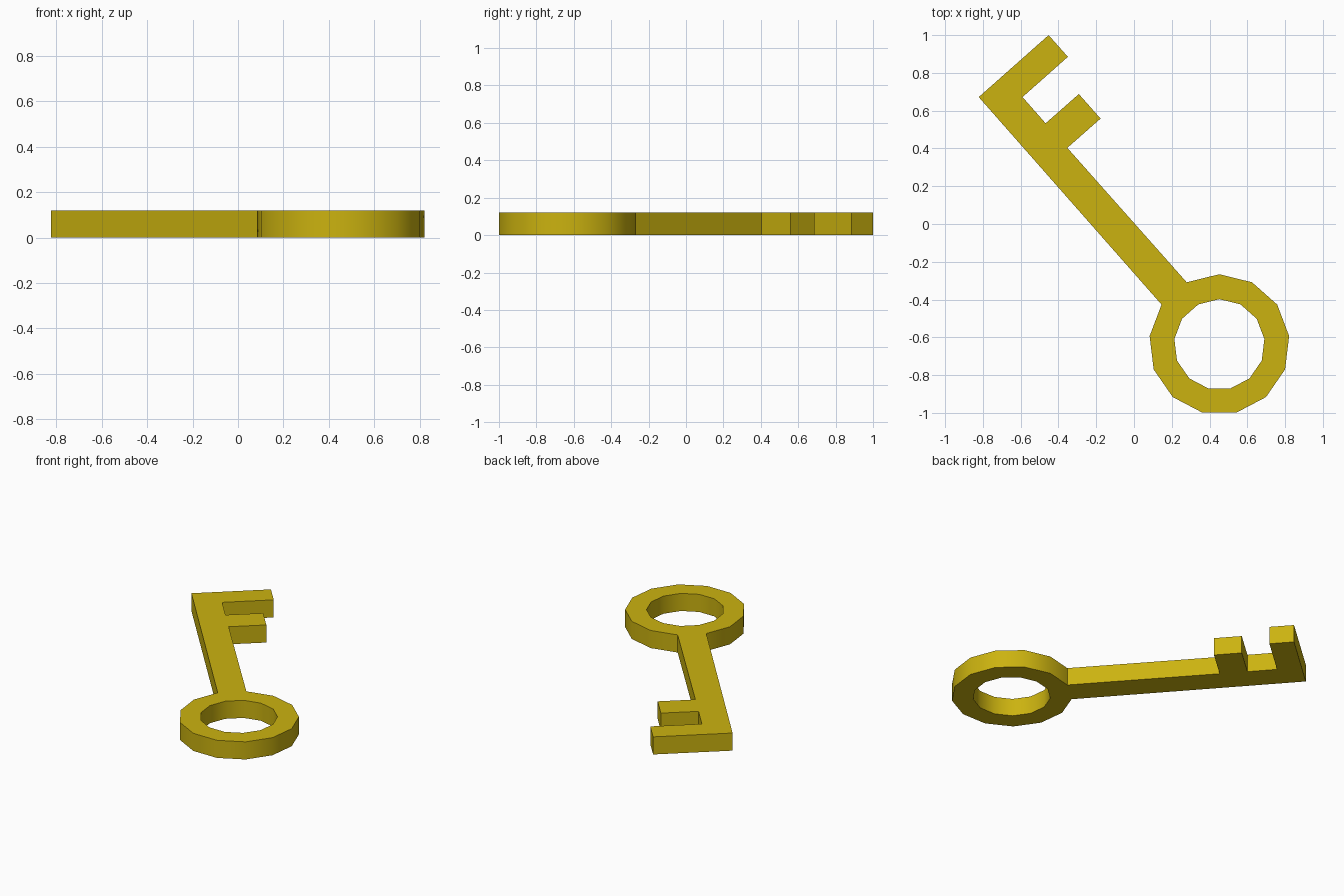
import bpy, bmesh, math

if "Cube" in bpy.data.objects:
    bpy.data.objects.remove(bpy.data.objects["Cube"])

HEIGHT = 0.12
SIDES = 13
CX, CY = 0.452, -0.638
R_OUT, R_IN = 0.372, 0.24

bm = bmesh.new()


def ring_loop(radius):
    verts = []
    for i in range(SIDES):
        a = math.pi / 2 + 2 * math.pi * i / SIDES
        verts.append(bm.verts.new((CX + radius * math.cos(a), CY + radius * math.sin(a), 0)))
    return verts


# Bow: flat 13-sided ring
outer, inner = ring_loop(R_OUT), ring_loop(R_IN)
for i in range(SIDES):
    j = (i + 1) % SIDES
    bm.faces.new((outer[i], outer[j], inner[j], inner[i]))

# Shaft and two teeth, joined to one side of the ring
profile = [(-0.353, 0.403), (-0.177, 0.558), (-0.292, 0.688), (-0.468, 0.533),
           (-0.59, 0.672), (-0.35, 0.885), (-0.452, 1.0), (-0.822, 0.672)]
blade = [bm.verts.new((x, y, 0)) for x, y in profile]
bm.faces.new([outer[2], outer[1]] + blade)

# Thickness
result = bmesh.ops.extrude_face_region(bm, geom=bm.faces[:], use_keep_orig=True)
top = [g for g in result["geom"] if isinstance(g, bmesh.types.BMVert)]
bmesh.ops.translate(bm, verts=top, vec=(0, 0, HEIGHT))
bmesh.ops.recalc_face_normals(bm, faces=bm.faces[:])

mesh = bpy.data.meshes.new("key")
bm.to_mesh(mesh)
bm.free()
key = bpy.data.objects.new("key", mesh)
bpy.context.collection.objects.link(key)

# Rounded shading on the ring, crisp edges elsewhere
bpy.context.view_layer.objects.active = key
key.select_set(True)
bpy.ops.object.shade_smooth_by_angle(angle=math.radians(30))

# Gold colour
gold = bpy.data.materials.new("gold")
gold.diffuse_color = (0.60, 0.45, 0.005, 1)
gold.use_nodes = True
gold.node_tree.nodes["Principled BSDF"].inputs["Base Color"].default_value = gold.diffuse_color
mesh.materials.append(gold)
